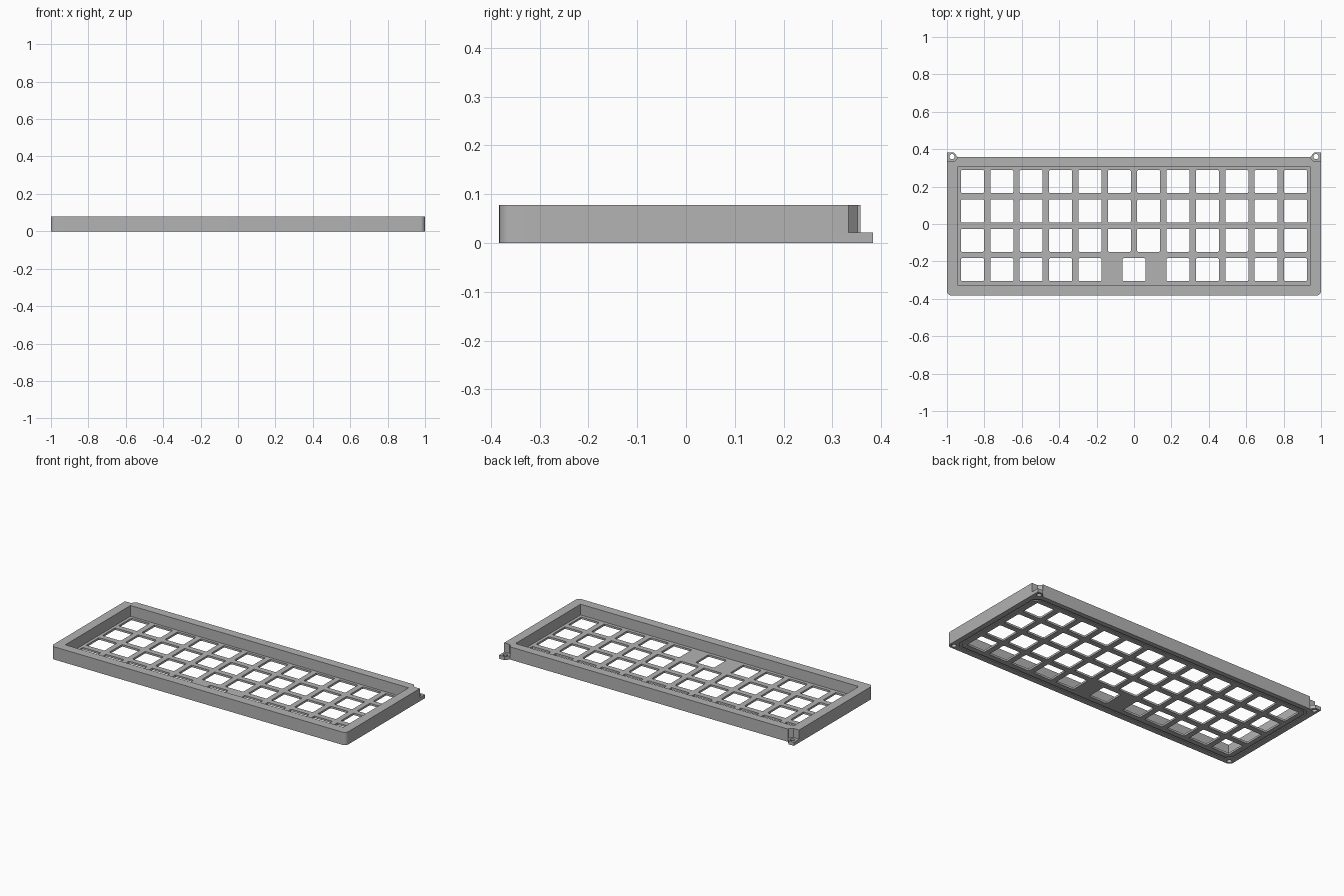
import bpy, bmesh, math

cube = bpy.data.objects.get("Cube")
if cube:
    bpy.data.objects.remove(cube, do_unlink=True)

grey = bpy.data.materials.new("mid grey")
grey.use_nodes = True
colour = (0.45, 0.45, 0.45, 1)
grey.diffuse_color = colour
grey.node_tree.nodes["Principled BSDF"].inputs["Base Color"].default_value = colour


def prisms(name, outlines, z0, z1):
    """One object holding an upright prism for each outline."""
    bm = bmesh.new()
    for pts in outlines:
        base = bm.faces.new([bm.verts.new((x, y, z0)) for x, y in pts])
        top = bmesh.ops.extrude_face_region(bm, geom=[base])["geom"]
        for v in top:
            if isinstance(v, bmesh.types.BMVert):
                v.co.z = z1
    bmesh.ops.recalc_face_normals(bm, faces=bm.faces)
    mesh = bpy.data.meshes.new(name)
    bm.to_mesh(mesh)
    bm.free()
    obj = bpy.data.objects.new(name, mesh)
    bpy.context.collection.objects.link(obj)
    return obj


def cut(target, cutter):
    """Subtract the cutter for good, then remove it."""
    mod = target.modifiers.new("cut", 'BOOLEAN')
    mod.operation, mod.solver, mod.object = 'DIFFERENCE', 'EXACT', cutter
    graph = bpy.context.evaluated_depsgraph_get()
    mesh = bpy.data.meshes.new_from_object(target.evaluated_get(graph))
    target.modifiers.clear()
    target.data = mesh
    bpy.data.objects.remove(cutter, do_unlink=True)


def rounded(x0, x1, y0, y1, r, steps=1):
    """Rectangle with rounded corners; one step gives chamfers."""
    pts = []
    for cx, cy, quarter in ((x1 - r, y1 - r, 0), (x0 + r, y1 - r, 1),
                            (x0 + r, y0 + r, 2), (x1 - r, y0 + r, 3)):
        for i in range(steps + 1):
            a = (quarter + i / steps) * math.pi / 2
            pts.append((cx + r * math.cos(a), cy + r * math.sin(a)))
    return pts


def circle(cx, cy, r, n=20):
    return [(cx + r * math.cos(2 * math.pi * i / n),
             cy + r * math.sin(2 * math.pi * i / n)) for i in range(n)]


def both(pts):
    return [pts, [(-x, y) for x, y in reversed(pts)]]


HEIGHT, FLOOR, TAB = 0.078, 0.012, 0.022
FRONT, BACK, TAB_BACK = -0.383, 0.358, 0.383

# Case outline with rounded front corners and two tabs at the back
front = [p for p in rounded(-1, 1, FRONT, BACK, 0.025, 6) if p[1] < 0]
back = [(1, TAB_BACK), (0.963, TAB_BACK), (0.943, BACK)]
outline = front + back + [(-x, y) for x, y in reversed(back)]
case = prisms("keyboard_case", [outline], 0, HEIGHT)

# Notches above the tabs
notch = [(1.1, 0.333), (1.1, 0.45), (0.943, 0.45), (0.943, 0.352), (0.963, 0.333)]
cut(case, prisms("notch_cutter", both(notch), TAB, 0.2))

# Tray cavity
cavity = [(-0.943, -0.326), (0.943, -0.326), (0.943, 0.305), (-0.943, 0.305)]
cut(case, prisms("cavity_cutter", [cavity], FLOOR, 0.2))

# Key openings, with one centred opening in the front row
PITCH, HALF = 0.157, 0.0615
centres = []
for row in range(4):
    y = 0.227 - row * PITCH
    for col in range(12):
        if row < 3 or col not in (5, 6):
            centres.append(((col - 5.5) * PITCH, y))
centres.append((0, 0.227 - 3 * PITCH))
keys = [rounded(x - HALF, x + HALF, y - HALF, y + HALF, 0.006, 2) for x, y in centres]
cut(case, prisms("key_cutter", keys, -0.1, 0.05))

# Screw holes: through the tabs, blind at the front corners
cut(case, prisms("tab_hole_cutter", both(circle(0.973, 0.36, 0.014)), -0.1, 0.05))
cut(case, prisms("front_hole_cutter", both(circle(0.973, -0.357, 0.014)), -0.1, 0.05))

# Shallow groove round the underside
groove = prisms("groove_cutter", [rounded(-0.967, 0.967, -0.35, 0.329, 0.03)], -0.05, 0.005)
inner = prisms("groove_core", [rounded(-0.955, 0.955, -0.338, 0.317, 0.026)], -0.1, 0.1)
cut(groove, inner)
cut(case, groove)

# Colour and shading
case.data.materials.clear()
case.data.materials.append(grey)
bpy.context.view_layer.objects.active = case
case.select_set(True)
bpy.ops.object.shade_smooth_by_angle(angle=math.radians(30))
